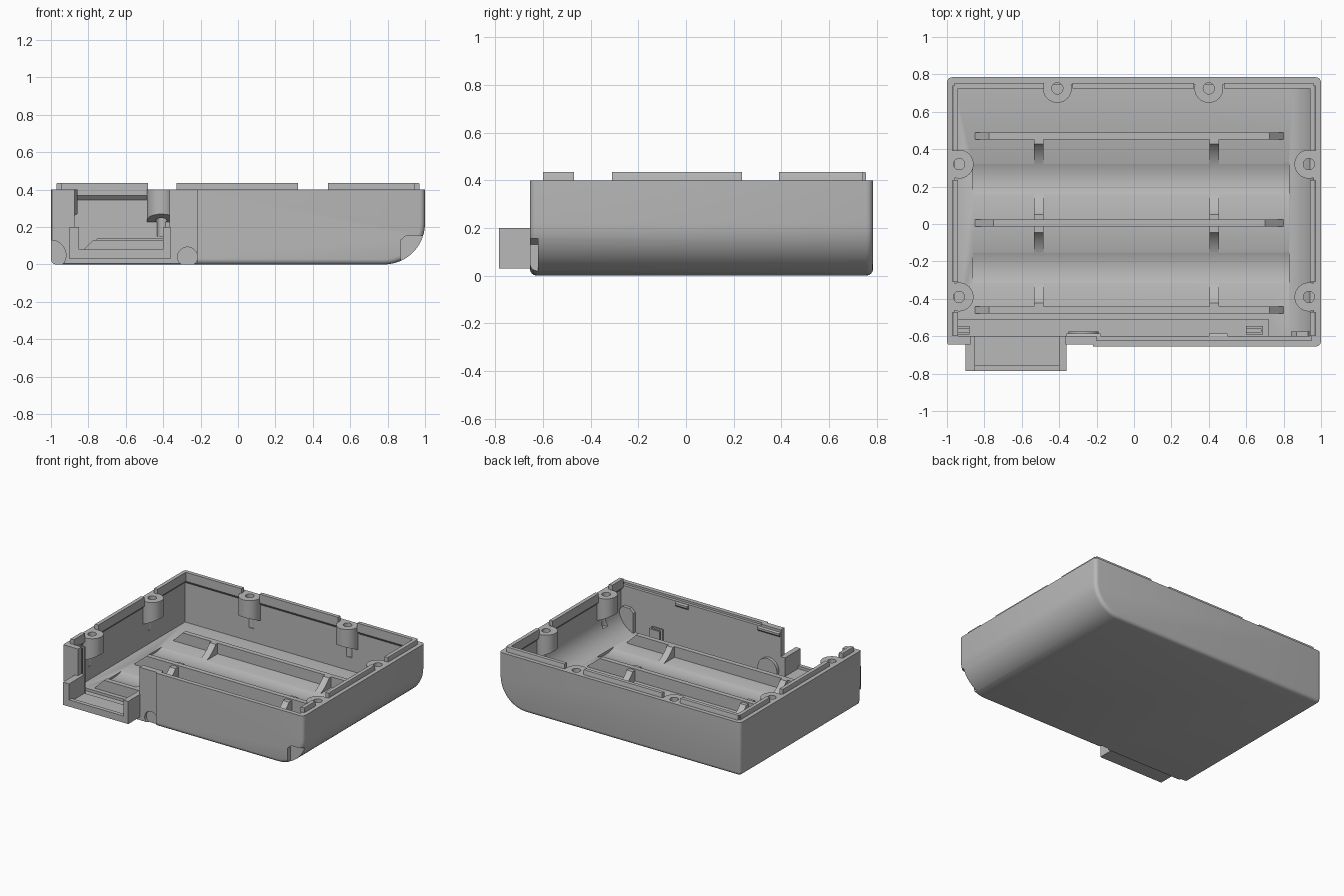
import bpy, bmesh, math
from mathutils import Vector

cube = bpy.data.objects.get("Cube")
if cube:
    bpy.data.objects.remove(cube, do_unlink=True)

GREY = (0.48, 0.48, 0.48, 1)
mat = bpy.data.materials.new("matte grey plastic")
mat.use_nodes = True
mat.diffuse_color = GREY
mat.node_tree.nodes["Principled BSDF"].inputs["Base Color"].default_value = GREY


def prism(name, pts, axis, a, b):
    """Extrude a 2D outline along an axis from a to b."""
    place = {"x": lambda p, t: (t, p[0], p[1]),
             "y": lambda p, t: (p[0], t, p[1]),
             "z": lambda p, t: (p[0], p[1], t)}[axis]
    bm = bmesh.new()
    face = bm.faces.new([bm.verts.new(place(p, a)) for p in pts])
    ext = bmesh.ops.extrude_face_region(bm, geom=[face])
    move = Vector(place((0, 0), b - a))
    for v in ext["geom"]:
        if isinstance(v, bmesh.types.BMVert):
            v.co += move
    bmesh.ops.recalc_face_normals(bm, faces=bm.faces)
    mesh = bpy.data.meshes.new(name)
    bm.to_mesh(mesh)
    bm.free()
    mesh.materials.append(mat)
    obj = bpy.data.objects.new(name, mesh)
    bpy.context.collection.objects.link(obj)
    return obj


def box(name, x0, x1, y0, y1, z0, z1):
    return prism(name, [(x0, y0), (x1, y0), (x1, y1), (x0, y1)], "z", z0, z1)


def circle(cx, cy, r, n=40):
    return [(cx + r * math.cos(math.tau * i / n), cy + r * math.sin(math.tau * i / n))
            for i in range(n)]


def apply(obj, mod):
    bpy.ops.object.select_all(action="DESELECT")
    bpy.context.view_layer.objects.active = obj
    obj.select_set(True)
    bpy.ops.object.modifier_apply(modifier=mod.name)


def boolean(obj, cutter, op="DIFFERENCE", keep=False):
    mod = obj.modifiers.new("cut", "BOOLEAN")
    mod.operation, mod.solver, mod.object = op, "EXACT", cutter
    apply(obj, mod)
    if not keep:
        bpy.data.objects.remove(cutter, do_unlink=True)


def tray_outline(x0, x1, z0, z1, r):
    """Side section with one large rounded bottom corner."""
    arc = [(x1 - r + r * math.sin(t), z0 + r - r * math.cos(t))
           for t in [math.pi / 2 * i / 12 for i in range(13)]]
    return [(x0, z1), (x0, z0)] + arc + [(x1, z1)]


# Tray shell: rounded block, hollowed, open on top
shell = prism("tray_shell", tray_outline(-1, 1, 0, 0.5, 0.22), "y", -0.655, 0.785)
bev = shell.modifiers.new("round", "BEVEL")
bev.width, bev.segments, bev.limit_method, bev.angle_limit = 0.028, 4, "ANGLE", math.radians(60)
apply(shell, bev)
boolean(shell, box("c", -1.2, 1.2, -1, 1, 0.4, 0.7))
boolean(shell, prism("c", tray_outline(-0.96, 0.96, 0.05, 0.6, 0.18), "y", -0.6, 0.745))

# Front wall set-back, connector opening, top rebate and floor recess
for b in [(-1.2, -0.22, -0.8, -0.643, -0.1, 0.6),
          (-0.875, -0.365, -0.8, -0.58, 0.06, 0.6),
          (-0.2, 0.95, -0.622, -0.55, 0.385, 0.6),
          (-0.94, 0.72, -0.599, -0.51, 0.03, 0.2)]:
    boolean(shell, box("c", *b))

# Finger notches along the lower front edge
for outline in [circle(-0.27, 0.04, 0.053), circle(-1, 0.05, 0.08),
                [(0.87, -0.1), (1.1, -0.1), (1.1, 0.155), (0.9, 0.155), (0.87, 0.13)]]:
    boolean(shell, prism("c", outline, "y", -0.8, -0.622))

# Cell cradles sunk in the floor, with cross ribs cut to the same curve
CELL_Y = (0.24, -0.235)
ribs = [box("cradle_rib", x - 0.025, x + 0.025, -0.46, 0.47, 0.032, 0.13)
        for x in (-0.51, 0.43)]
for y in CELL_Y:
    cell = prism("c", circle(y, 0.27, 0.235, 72), "x", -0.86, 0.83)
    for target in [shell] + ribs:
        boolean(target, cell, keep=True)
    bpy.data.objects.remove(cell, do_unlink=True)

# Long rails with sloped ends
for y, top, run in ((0.47, 0.13, 0.075), (0.005, 0.14, 0.1), (-0.46, 0.13, 0.075)):
    prism("cell_rail", [(-0.85, 0.045), (0.8, 0.045), (0.8, 0.055), (0.8 - run, top),
                        (-0.85 + run, top), (-0.85, 0.055)], "y", y - 0.018, y + 0.018)

# Screw posts: hung on the walls, slanted undersides, through holes
posts = [(sx * 0.935, y, (-sx, 0)) for sx in (-1, 1) for y in (0.32, -0.39)]
posts += [(x, 0.725, (0, -1)) for x in (-0.41, 0.4)]
for x, y, inward in posts:
    post = prism("screw_post", circle(x, y, 0.077), "z", 0.2, 0.4)
    for v in post.data.vertices:
        if v.co.z < 0.3:
            depth = (v.co.x - x) * inward[0] + (v.co.y - y) * inward[1]
            v.co.z = 0.235 + 0.45 * depth
    boolean(post, box("c", -0.965, 0.965, -0.6, 0.75, 0, 0.6), "INTERSECT")
    hole = prism("c", circle(x, y, 0.03, 24), "z", 0.15, 0.6)
    boolean(shell, hole, keep=True)
    boolean(post, hole)

# Locating lip, broken at each post, with a chamfered underside
LIP = [(-0.01, 0.335), (0.02, 0.368), (0.02, 0.435), (-0.008, 0.435), (-0.01, 0.43)]
for a, b in ((-0.96, -0.48), (-0.33, 0.32), (0.48, 0.96)):
    prism("back_lip", [(0.745 - d, z) for d, z in LIP], "x", a, b)
for a, b in ((-0.6, -0.47), (-0.31, 0.235), (0.39, 0.74)):
    for s in (-1, 1):
        prism("side_lip", [(s * (0.96 - d), z) for d, z in LIP], "y", a, b)

# Connector housing projecting from the front
housing = box("connector_housing", -0.9, -0.36, -0.785, -0.6, 0.03, 0.2)
for b in [(-0.85, -0.4, -0.755, -0.5, 0.06, 0.4), (-0.85, -0.4, -0.9, -0.7, 0.08, 0.4)]:
    boolean(housing, box("c", *b))

# Board clips: slotted uprights on the floor recess
for name, x0, x1, top, back in (("right_board_clip", -0.965, -0.88, 0.38, -0.95),
                                ("left_board_clip", 0.6, 0.69, 0.15, 0.68)):
    clip = box(name, x0, x1, -0.59, -0.545, 0.025, top)
    slot = (back, x1 + 0.1) if back < 0 else (x0 - 0.1, back)
    boolean(clip, box("c", *slot, -0.577, -0.558, 0.06, 0.6))

# Inner swellings behind the notches, and small catches on the front wall
prism("notch_backing", circle(-0.27, 0.09, 0.08), "y", -0.61, -0.575)
prism("corner_backing", [(0.84, 0.06), (0.9, 0.08), (0.955, 0.16), (0.955, 0.21),
                         (0.93, 0.24), (0.87, 0.24), (0.84, 0.21)], "y", -0.61, -0.575)
CATCH = [(-0.61, 0.335), (-0.585, 0.36), (-0.585, 0.375), (-0.61, 0.385)]
for a, b in ((-0.36, -0.18), (0.4, 0.5)):
    prism("front_catch", CATCH, "x", a, b)

# Smooth the rounded surfaces, keep corners sharp
bpy.ops.object.select_all(action="DESELECT")
for obj in bpy.context.scene.objects:
    if obj.type == "MESH" and mat.name in obj.data.materials:
        obj.select_set(True)
bpy.context.view_layer.objects.active = shell
bpy.ops.object.shade_smooth_by_angle(angle=math.radians(30))
